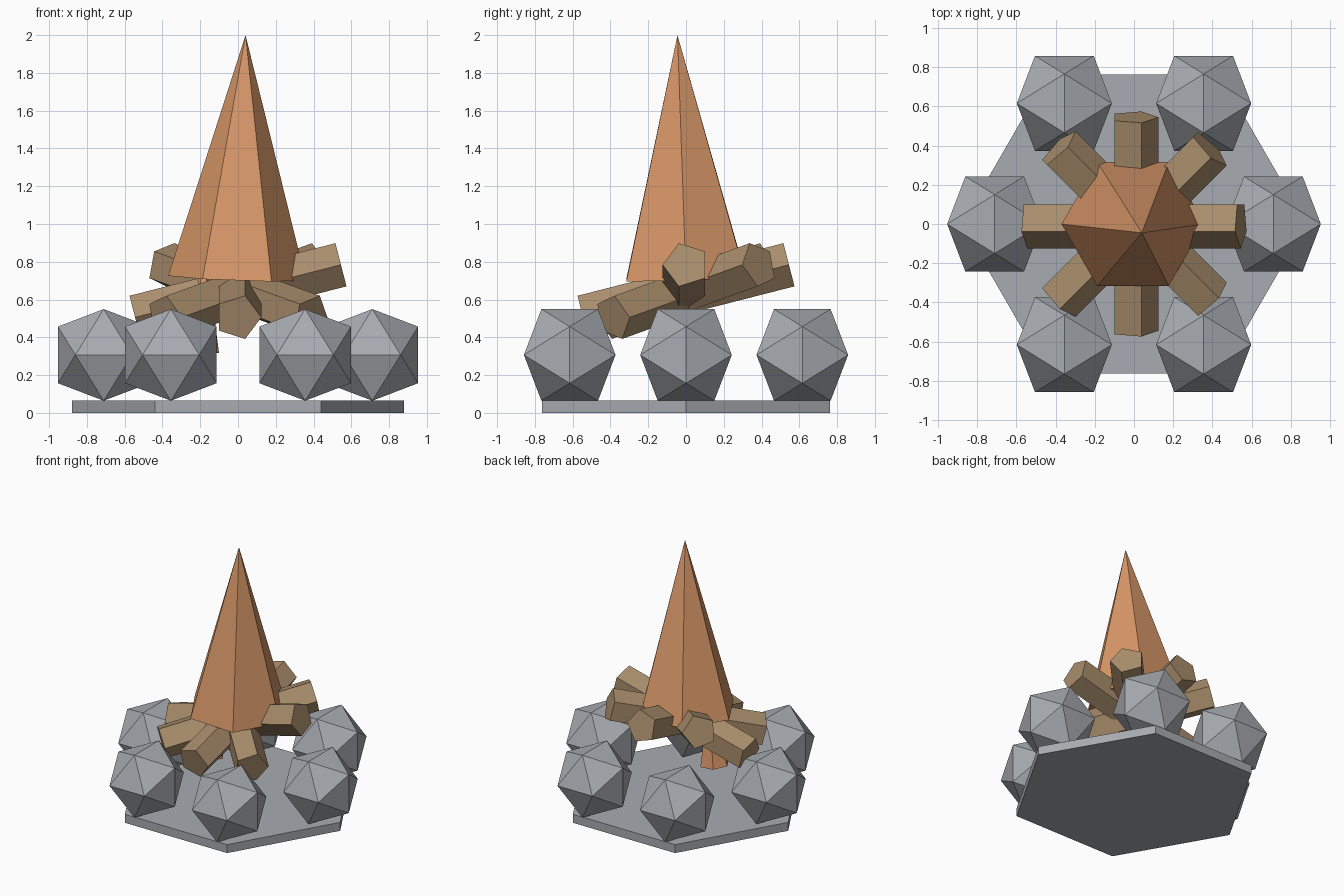
import bpy, bmesh, math
from mathutils import Vector, Matrix

cube = bpy.data.objects.get("Cube")
if cube:
    bpy.data.objects.remove(cube, do_unlink=True)


def material(name, rgb):
    mat = bpy.data.materials.new(name)
    mat.use_nodes = True
    color = (*rgb, 1)
    mat.diffuse_color = color
    mat.node_tree.nodes["Principled BSDF"].inputs["Base Color"].default_value = color
    return mat


stone_grey = material("stone_grey", (0.39, 0.41, 0.44))
wood_brown = material("wood_brown", (0.40, 0.27, 0.15))
flame_orange = material("flame_orange", (0.69, 0.31, 0.14))


def ring(sides, radius, z, start=0):
    """Regular polygon of points at height z."""
    angles = [start + math.tau * i / sides for i in range(sides)]
    return [Vector((radius * math.cos(a), radius * math.sin(a), z)) for a in angles]


def solid(name, points, mat, matrix=Matrix()):
    """Flat-shaded convex solid spanning the given points."""
    bm = bmesh.new()
    for p in points:
        bm.verts.new(p)
    bmesh.ops.convex_hull(bm, input=bm.verts)
    bmesh.ops.dissolve_limit(bm, angle_limit=math.radians(1), verts=bm.verts, edges=bm.edges)
    bmesh.ops.recalc_face_normals(bm, faces=bm.faces)
    mesh = bpy.data.meshes.new(name)
    bm.to_mesh(mesh)
    bm.free()
    mesh.materials.append(mat)
    obj = bpy.data.objects.new(name, mesh)
    obj.matrix_world = matrix
    bpy.context.collection.objects.link(obj)
    return obj


def flame(name, base, tip, radius):
    """Six-sided cone leaning from base to tip."""
    axis = Vector(tip) - Vector(base)
    turn = Vector((0, 0, 1)).rotation_difference(axis).to_matrix().to_4x4()
    points = ring(6, radius, 0) + [Vector((0, 0, axis.length))]
    solid(name, points, flame_orange, Matrix.Translation(base) @ turn)


# Hexagonal ground slab
solid("ground_slab", ring(6, 0.88, 0) + ring(6, 0.88, 0.066), stone_grey)

# Ring of icosahedral stones, all facing the same way
long_half = 0.2425
short_half = long_half / ((1 + math.sqrt(5)) / 2)
ico = []
for s in (-short_half, short_half):
    for t in (-long_half, long_half):
        ico += [Vector((s, t, 0)), Vector((t, 0, s)), Vector((0, s, t))]
for i, center in enumerate(ring(6, 0.711, 0.307)):
    solid(f"stone_{i + 1}", ico, stone_grey, Matrix.Translation(center))

# Crossed five-sided logs, each tilted up at one end
half_length = 0.5625
log_points = ring(5, 0.124, -half_length, -math.pi / 2) + ring(5, 0.124, half_length, -math.pi / 2)
for i in range(4):
    matrix = (Matrix.Translation((0, 0, 0.645))
              @ Matrix.Rotation(i * math.pi / 4, 4, "Z")
              @ Matrix.Rotation(math.pi / 2 - 0.25, 4, "Y"))
    solid(f"log_{i + 1}", log_points, wood_brown, matrix)

# Large flame, and a small one tucked between the logs
flame("main_flame", (-0.005, 0, 0.713), (0.04, -0.045, 2), 0.365)
flame("small_flame", (-0.21, -0.05, 0.325), (-0.17, -0.04, 0.85), 0.11)
